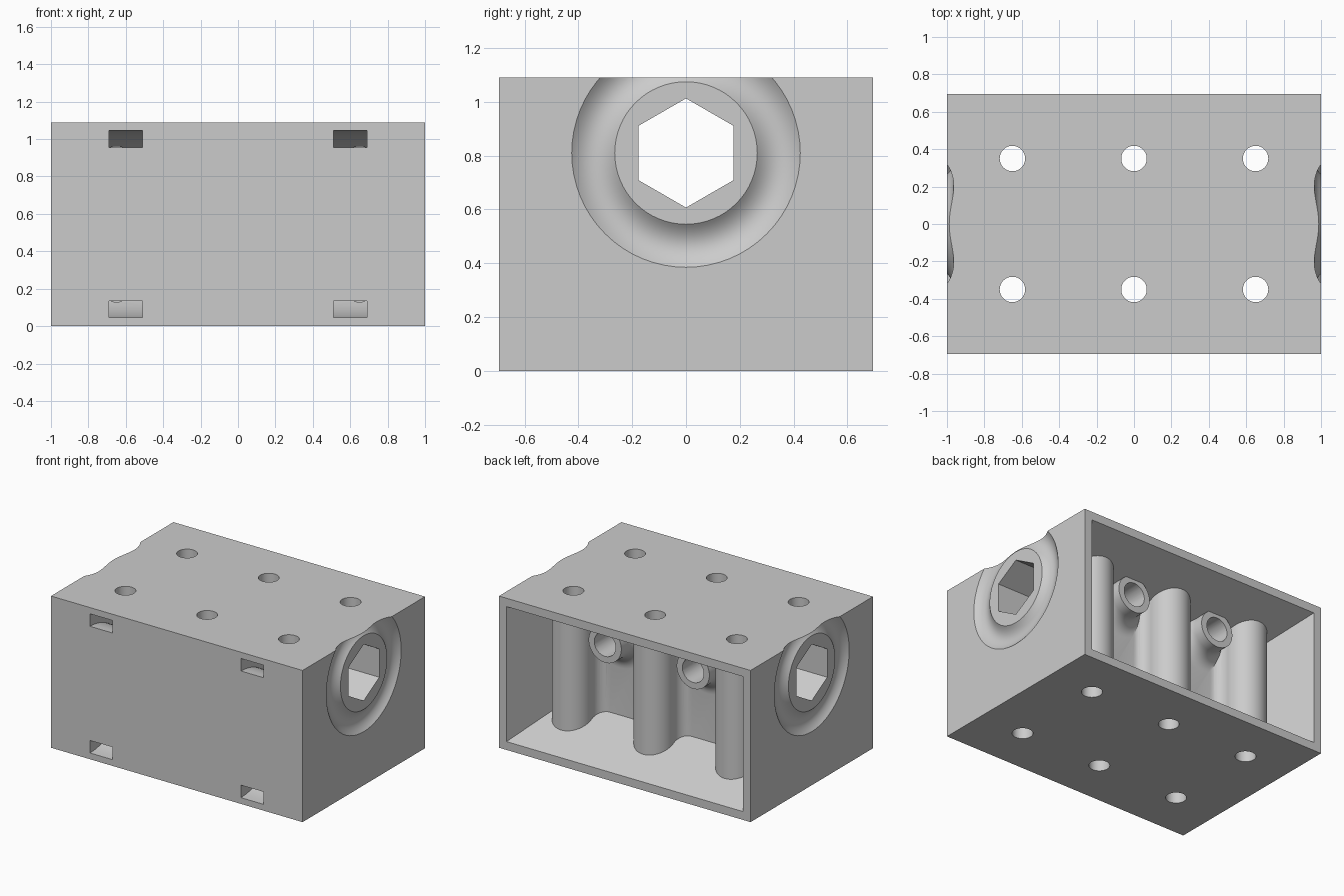
import bpy, bmesh
from math import sin, cos, pi, sqrt, atan2
from mathutils import Vector

cube = bpy.data.objects.get("Cube")
if cube:
    bpy.data.objects.remove(cube, do_unlink=True)

FRONT, BACK, HEIGHT = -0.695, 0.695, 1.09
MID_Z, BORE_Z = 0.545, 0.81
WALL_Y, HOLE_Y = 0.25, 0.35
SEG = 64


def loft(name, rings, wrap=False):
    """Skin equal rings of points; cap the ends, or join last to first."""
    bm = bmesh.new()
    loops = [[bm.verts.new(p) for p in ring] for ring in rings]
    n = len(loops[0])
    pairs = list(zip(loops, loops[1:]))
    if wrap:
        pairs.append((loops[-1], loops[0]))
    else:
        bm.faces.new(loops[0])
        bm.faces.new(loops[-1])
    for a, b in pairs:
        for i in range(n):
            j = (i + 1) % n
            bm.faces.new((a[i], a[j], b[j], b[i]))
    bmesh.ops.recalc_face_normals(bm, faces=bm.faces)
    mesh = bpy.data.meshes.new(name)
    bm.to_mesh(mesh)
    bm.free()
    obj = bpy.data.objects.new(name, mesh)
    bpy.context.collection.objects.link(obj)
    return obj


def place(axis, u, v, h):
    """Put plane coordinates u, v at height h along an axis."""
    return {"x": Vector((h, u, v)), "y": Vector((u, h, v)), "z": Vector((u, v, h))}[axis]


def prism(name, axis, outline, low, high):
    return loft(name, [[place(axis, u, v, h) for u, v in outline] for h in (low, high)])


def circle(u, v, r, n):
    return [(u + r * sin(2 * pi * i / n), v + r * cos(2 * pi * i / n)) for i in range(n)]


def lathe(name, axis, u, v, profile):
    """Revolve a closed (radius, height) profile around an axis."""
    return loft(name, [[place(axis, u + r * cos(t), v + r * sin(t), h) for r, h in profile]
                       for t in [2 * pi * i / SEG for i in range(SEG)]], wrap=True)


def cut(target, cutter):
    cutter.hide_render = True
    mod = target.modifiers.new("cut", "BOOLEAN")
    mod.operation, mod.solver, mod.object = "DIFFERENCE", "EXACT", cutter
    bpy.ops.object.select_all(action="DESELECT")
    bpy.context.view_layer.objects.active = target
    target.select_set(True)
    bpy.ops.object.modifier_apply(modifier=mod.name)
    bpy.data.objects.remove(cutter, do_unlink=True)


def rectangle(u, v, du, dv):
    return [(u - du, v - dv), (u + du, v - dv), (u + du, v + dv), (u - du, v + dv)]


# Block
body = prism("block_body", "z", rectangle(0, 0, 1, BACK), 0, HEIGHT)

# Tapered pocket in the back
rings = []
for y in (WALL_Y, BACK + 0.03):
    inset = 0.4 * (BACK - y)
    rings.append([place("y", u, v, y) for u, v in
                  rectangle(0, MID_Z, 0.94 - inset, 0.485 - inset)])
pocket = loft("pocket", rings)

# Pillars left standing in the pocket, filleted into its wall
radius, fillet = 0.14, 0.08
off_y = WALL_Y + fillet - HOLE_Y
off_x = sqrt((radius + fillet) ** 2 - off_y ** 2)
tangent = atan2(off_y, off_x)
half = []
for i in range(9):
    a = -pi / 2 - (pi / 2 - tangent) * i / 8
    half.append((off_x + fillet * cos(a), off_y + fillet * sin(a)))
for i in range(1, 17):
    a = tangent + (pi / 2 - tangent) * i / 16
    half.append((radius * cos(a), radius * sin(a)))
outline = half + [(-u, v) for u, v in half[-2::-1]]
outline += [(-off_x, -0.2), (off_x, -0.2)]
for x in (-0.65, 0, 0.65):
    cut(pocket, prism("pillar", "z", [(x + u, HOLE_Y + v) for u, v in outline], -0.1, 1.2))

# Screw bosses flaring into the wall
flare = 0.1
for x in (-0.35, 0.35):
    profile = [(0.04, 0.15), (0.04, 0.42), (0.13, 0.42)]
    for i in range(9):
        a = pi + pi / 2 * i / 8
        profile.append((0.13 + flare + flare * cos(a), WALL_Y + flare + flare * sin(a)))
    profile.append((0.13 + flare, 0.15))
    cut(pocket, lathe("boss", "y", x, BORE_Z, profile))
cut(body, pocket)

# Hexagonal bore along the block
cut(body, prism("hex_bore", "x", circle(0, BORE_Z, 0.203, 6), -1.1, 1.1))

# Screw holes from the bosses into the bore
for x in (-0.35, 0.35):
    cut(body, prism("screw_hole", "y", circle(x, BORE_Z, 0.085, 48), 0.1, 0.5))

# Round groove about the bore at each end
for side in (-1, 1):
    profile = [(0.425, side * 1.05), (0.265, side * 1.05)]
    for i in range(17):
        t = -1 + i / 8
        profile.append((0.345 + 0.08 * t, side * (1 - 0.036 * (1 - t * t))))
    cut(body, lathe("end_groove", "x", 0, BORE_Z, profile))

# Vertical bolt holes
for x in (-0.65, 0, 0.65):
    for y in (-HOLE_Y, HOLE_Y):
        cut(body, prism("bolt_hole", "z", circle(x, y, 0.068, 48), -0.1, 1.2))

# Curved strap channels opening in the front
for x in (-0.6, 0.6):
    cut(body, lathe("strap_channel", "x", FRONT, MID_Z, rectangle(0.455, x, 0.045, 0.09)))

# Colour and shading
grey = bpy.data.materials.new("plain_grey")
grey.use_nodes = True
colour = (0.6, 0.6, 0.6, 1)
grey.diffuse_color = colour
grey.node_tree.nodes["Principled BSDF"].inputs["Base Color"].default_value = colour
body.data.materials.clear()
body.data.materials.append(grey)
bpy.ops.object.select_all(action="DESELECT")
body.select_set(True)
bpy.context.view_layer.objects.active = body
bpy.ops.object.shade_smooth_by_angle(angle=pi / 6)
